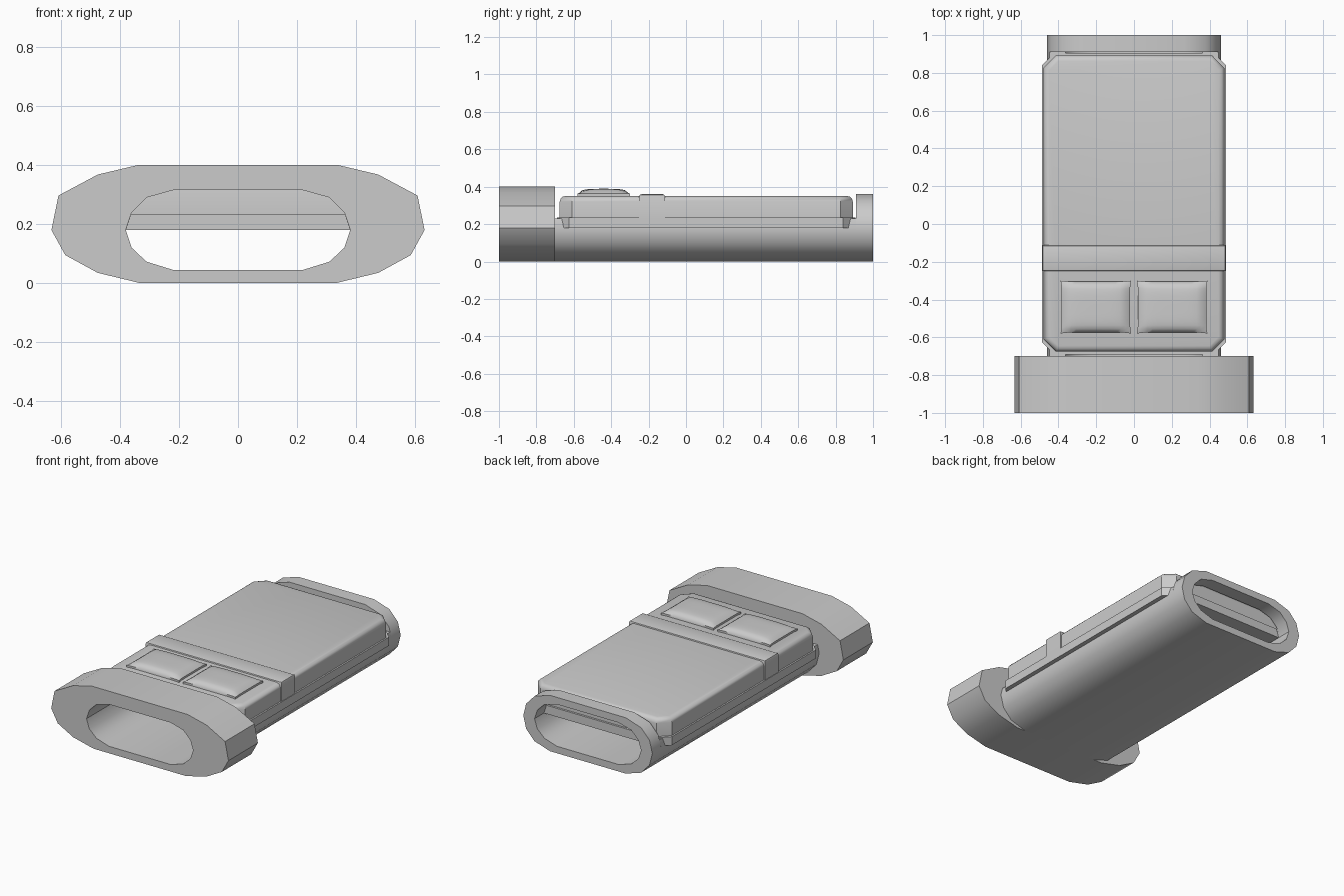
import bpy, bmesh, math

if "Cube" in bpy.data.objects:
    bpy.data.objects.remove(bpy.data.objects["Cube"])


def finish(name, bm, angle=35):
    bmesh.ops.recalc_face_normals(bm, faces=bm.faces)
    mesh = bpy.data.meshes.new(name)
    bm.to_mesh(mesh)
    bm.free()
    obj = bpy.data.objects.new(name, mesh)
    bpy.context.collection.objects.link(obj)
    bpy.ops.object.select_all(action='DESELECT')
    obj.select_set(True)
    bpy.context.view_layer.objects.active = obj
    bpy.ops.object.shade_smooth_by_angle(angle=math.radians(angle))
    return obj


def mirrored(half):
    """Left side top-to-bottom, then right side bottom-to-top."""
    return [(-x, z) for x, z in reversed(half)] + list(half)


def shell(name, outer, inner, y0, y1, closed=True):
    """Hollow extrusion along y between two matching half profiles."""
    bm = bmesh.new()
    rows = [[bm.verts.new((x, y, z)) for x, z in mirrored(half)]
            for half, y in ((outer, y0), (outer, y1), (inner, y1), (inner, y0))]
    n = len(rows[0])
    for i in range(n if closed else n - 1):
        j = (i + 1) % n
        for a in range(4):
            b = (a + 1) % 4
            bm.faces.new((rows[a][i], rows[a][j], rows[b][j], rows[b][i]))
    if not closed:
        for i in (0, n - 1):
            bm.faces.new([r[i] for r in rows])
    return finish(name, bm)


def slab(name, w, y0, y1, z0, z1, cut=0, bevel=0, segments=3):
    """Plate with clipped corners and a rounded top edge."""
    if cut:
        pts = [(w - cut, y0), (w, y0 + cut), (w, y1 - cut), (w - cut, y1)]
    else:
        pts = [(w, y0), (w, y1)]
    pts += [(-x, y) for x, y in reversed(pts)]
    bm = bmesh.new()
    base = bm.faces.new([bm.verts.new((x, y, z0)) for x, y in pts])
    ext = bmesh.ops.extrude_face_region(bm, geom=[base], use_keep_orig=True)
    for v in ext['geom']:
        if isinstance(v, bmesh.types.BMVert):
            v.co.z = z1
    bmesh.ops.recalc_face_normals(bm, faces=bm.faces)
    if bevel:
        top = [e for e in bm.edges if all(abs(v.co.z - z1) < 1e-5 for v in e.verts)]
        bmesh.ops.bevel(bm, geom=top, offset=bevel, segments=segments,
                        profile=0.5, affect='EDGES')
    return finish(name, bm)


def pillow(name, cx, cy, hx, hy, z0, z1):
    """Puffed pad with slightly pinched sides and raised seam."""
    bm = bmesh.new()
    bmesh.ops.create_grid(bm, x_segments=14, y_segments=14, size=1)
    rim = [e for e in bm.edges if e.is_boundary]
    for v in bm.verts:
        u, w = v.co.x, v.co.y
        puff = ((1 - u ** 4) * (1 - w ** 4)) ** 0.5
        v.co = (cx + u * hx * (1 - 0.03 * (1 - w ** 8)),
                cy + w * hy * (1 - 0.04 * (1 - u ** 8)),
                z0 + (z1 - z0) * (0.4 + 0.6 * puff))
    ext = bmesh.ops.extrude_edge_only(bm, edges=rim)
    for v in ext['geom']:
        if isinstance(v, bmesh.types.BMVert):
            v.co.z = z0
    return finish(name, bm, 50)


# Half cross-sections (x, z), bottom to top
hole = [(.22, .045), (.31, .073), (.36, .12), (.38, .18), (.36, .24), (.31, .29), (.22, .315)]
tube = [(.27, 0), (.38, .035), (.44, .10), (.46, .18), (.44, .26), (.38, .325), (.27, .36)]
collar = [(.33, 0), (.475, .035), (.585, .095), (.632, .18), (.608, .297), (.475, .368), (.34, .40)]

# Flared front collar, open-topped body and closed rear ring
shell("front_collar", collar, hole, -1, -.7)
shell("body_trough", tube[:4] + [(.448, .23)], hole[:4] + [(.363, .23)], -.7, .91, closed=False)
shell("rear_ring", tube, hole, .91, 1)

# Raised cover on its flange, with a cross band
slab("cover_flange", .488, -.69, .905, .18, .235, cut=.065)
slab("cover", .478, -.675, .892, .23, .35, cut=.065, bevel=.03)
slab("cross_band", .485, -.25, -.112, .23, .36, bevel=.012, segments=2)

# Pair of cushioned buttons
for side, label in ((-1, "left"), (1, "right")):
    pillow("button_" + label, side * .202, -.44, .187, .14, .345, .389)
